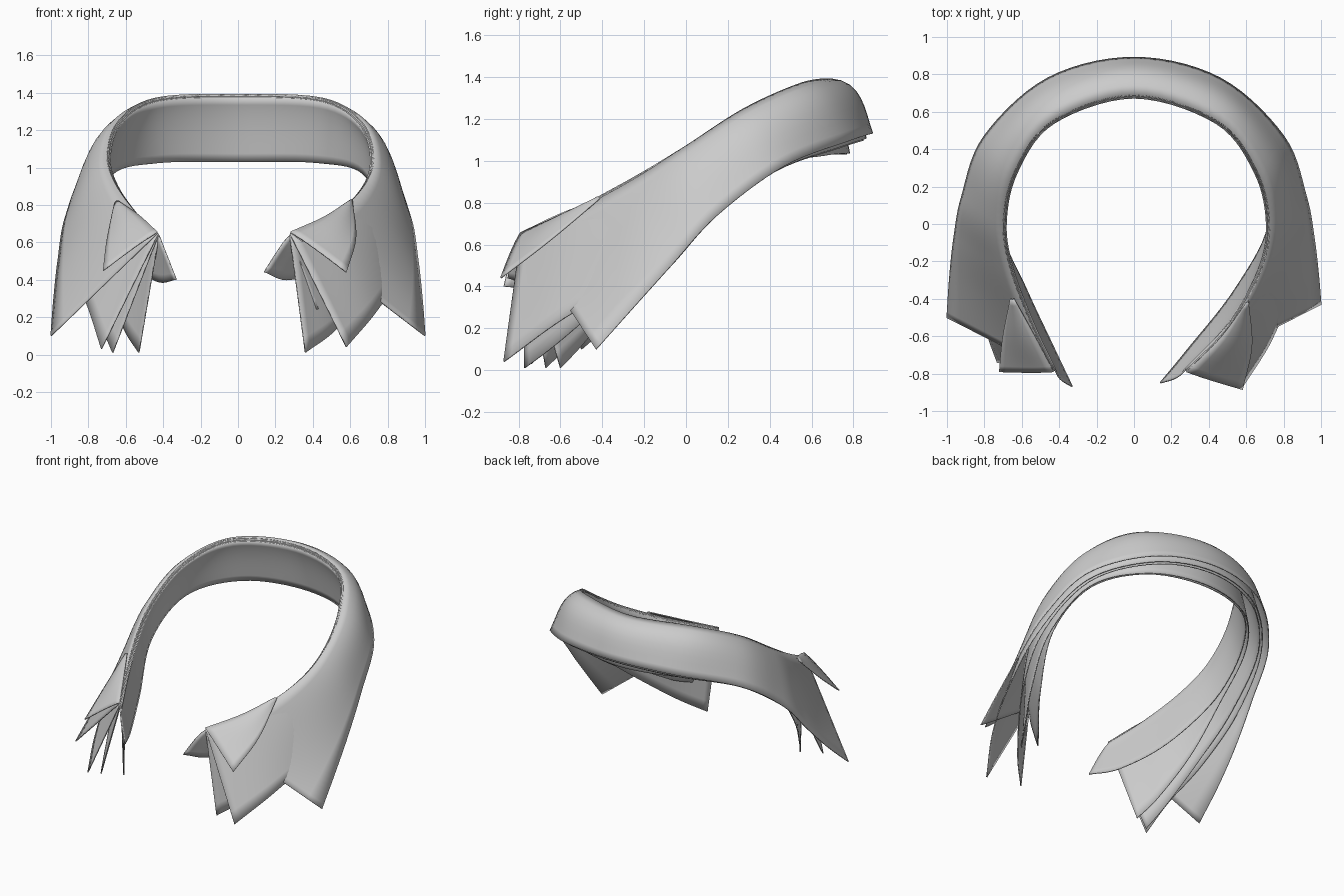
import bpy, math
from mathutils import Vector

ROWS, STEPS = 9, 7


def spline(points, steps=STEPS):
    """Catmull-Rom curve through the points."""
    p = [Vector(q) for q in points]
    p = [2 * p[0] - p[1]] + p + [2 * p[-1] - p[-2]]
    out = []
    for i in range(1, len(p) - 2):
        a, b, c, d = p[i - 1:i + 3]
        for k in range(steps):
            t = k / steps
            out.append(0.5 * (2 * b + (c - a) * t + (2 * a - 5 * b + 4 * c - d) * t * t
                              + (3 * b - a - 3 * c + d) * t ** 3))
    out.append(p[-2])
    return out


def cloth(name, upper, lower, bulge_end, bulge_mid, thickness=0.008):
    """Loft a thin cloth sheet between two edges, puffed outward across its width."""
    n = len(upper)
    verts, faces = [], []
    for i, (a, b) in enumerate(zip(upper, lower)):
        w = max(0, math.sin(math.pi * i / (n - 1))) ** 1.5
        bulge = bulge_end + (bulge_mid - bulge_end) * w
        out = Vector((a.x + b.x, a.y + b.y, 0)).normalized() + Vector((0, 0, 0.9))
        for r in range(ROWS):
            t = r / (ROWS - 1)
            verts.append(a.lerp(b, t) + out * bulge * 3.2 * t * (1 - t) * (1.6 - 1.1 * t))
    for i in range(n - 1):
        for r in range(ROWS - 1):
            k = i * ROWS + r
            faces.append((k, k + 1, k + ROWS + 1, k + ROWS))
    mesh = bpy.data.meshes.new(name)
    mesh.from_pydata(verts, [], faces)
    obj = bpy.data.objects.new(name, mesh)
    bpy.context.collection.objects.link(obj)
    solid = obj.modifiers.new("thickness", "SOLIDIFY")
    solid.thickness, solid.offset = thickness, 0
    bpy.ops.object.select_all(action="DESELECT")
    obj.select_set(True)
    bpy.context.view_layer.objects.active = obj
    bpy.ops.object.shade_smooth_by_angle(angle=math.radians(40))
    return obj


def inset(points, d):
    """Shift an edge toward the neck and slightly down."""
    return [p - Vector((p.x, p.y * 0.8, 0)).normalized() * d - Vector((0, 0, d)) for p in points]


# Neckline from the right front end round the back to the left front end
back_neck = [(0.725, 0, 1.07), (0.66, 0.28, 1.25), (0.45, 0.55, 1.37), (0, 0.69, 1.39),
             (-0.44, 0.55, 1.37), (-0.64, 0.28, 1.25), (-0.70, 0, 1.07)]
neck = spline([(0.28, -0.79, 0.65), (0.52, -0.54, 0.755), (0.68, -0.25, 0.91)] + back_neck
              + [(-0.66, -0.25, 0.92), (-0.55, -0.54, 0.765), (-0.43, -0.79, 0.65)])


def ring(right_front, back, left_front):
    """Lower edge: three right points, mirrored back half, three left points."""
    mirrored = [(-x, y, z) for x, y, z in reversed(back[:-1])]
    return spline(right_front + back + mirrored + left_front)


# Outer collar
cloth("outer_collar", neck, ring(
    [(1.0, -0.43, 0.10), (0.985, -0.26, 0.29), (0.962, -0.07, 0.50)],
    [(0.92, 0.15, 0.74), (0.80, 0.47, 0.975), (0.46, 0.78, 1.095), (0, 0.89, 1.13)],
    [(-0.962, -0.07, 0.50), (-0.985, -0.28, 0.29), (-1.0, -0.50, 0.10)]), 0.0, 0.05)

# Second layer
cloth("second_layer", inset(neck, 0.004), ring(
    [(0.58, -0.87, 0.04), (0.74, -0.61, 0.23), (0.85, -0.30, 0.42)],
    [(0.88, 0.05, 0.68), (0.77, 0.43, 0.95), (0.44, 0.75, 1.07), (0, 0.86, 1.105)],
    [(-0.86, -0.30, 0.42), (-0.79, -0.57, 0.22), (-0.73, -0.74, 0.03)]), 0.0, 0.04)

# Third layer
cloth("third_layer", inset(neck, 0.008), ring(
    [(0.36, -0.77, 0.01), (0.53, -0.60, 0.14), (0.74, -0.30, 0.40)],
    [(0.84, 0.03, 0.68), (0.75, 0.42, 0.945), (0.435, 0.735, 1.06), (0, 0.845, 1.095)],
    [(-0.81, -0.28, 0.42), (-0.73, -0.52, 0.16), (-0.67, -0.67, 0.01)]), 0.0, 0.035)

# Fourth layer
cloth("fourth_layer", inset(neck, 0.012), ring(
    [(0.42, -0.70, 0.24), (0.52, -0.54, 0.30), (0.67, -0.28, 0.47)],
    [(0.755, 0.0, 0.72), (0.69, 0.36, 0.96), (0.42, 0.665, 1.025), (0, 0.78, 1.035)],
    [(-0.72, -0.26, 0.42), (-0.61, -0.48, 0.14), (-0.53, -0.60, 0.01)]), 0.0, 0.015)

# Inner neck stand with rounded ends
cloth("neck_stand", inset(neck, 0.016), ring(
    [(0.14, -0.85, 0.44), (0.28, -0.68, 0.40), (0.54, -0.35, 0.50)],
    [(0.72, 0.0, 0.75), (0.67, 0.34, 0.965), (0.42, 0.65, 1.025), (0, 0.765, 1.03)],
    [(-0.58, -0.34, 0.50), (-0.43, -0.66, 0.39), (-0.33, -0.87, 0.40)]), 0.02, 0.01)

# Small folded flaps on top at each front end
cloth("right_top_flap",
      spline([(0.28, -0.79, 0.655), (0.46, -0.61, 0.735), (0.60, -0.42, 0.825)], 6),
      spline([(0.58, -0.885, 0.44), (0.63, -0.65, 0.62), (0.61, -0.41, 0.82)], 6), 0.005, 0.015)
cloth("left_top_flap",
      spline([(-0.43, -0.79, 0.655), (-0.53, -0.60, 0.745), (-0.64, -0.40, 0.82)], 6),
      spline([(-0.72, -0.79, 0.45), (-0.70, -0.60, 0.61), (-0.66, -0.40, 0.805)], 6), 0.005, 0.015)
